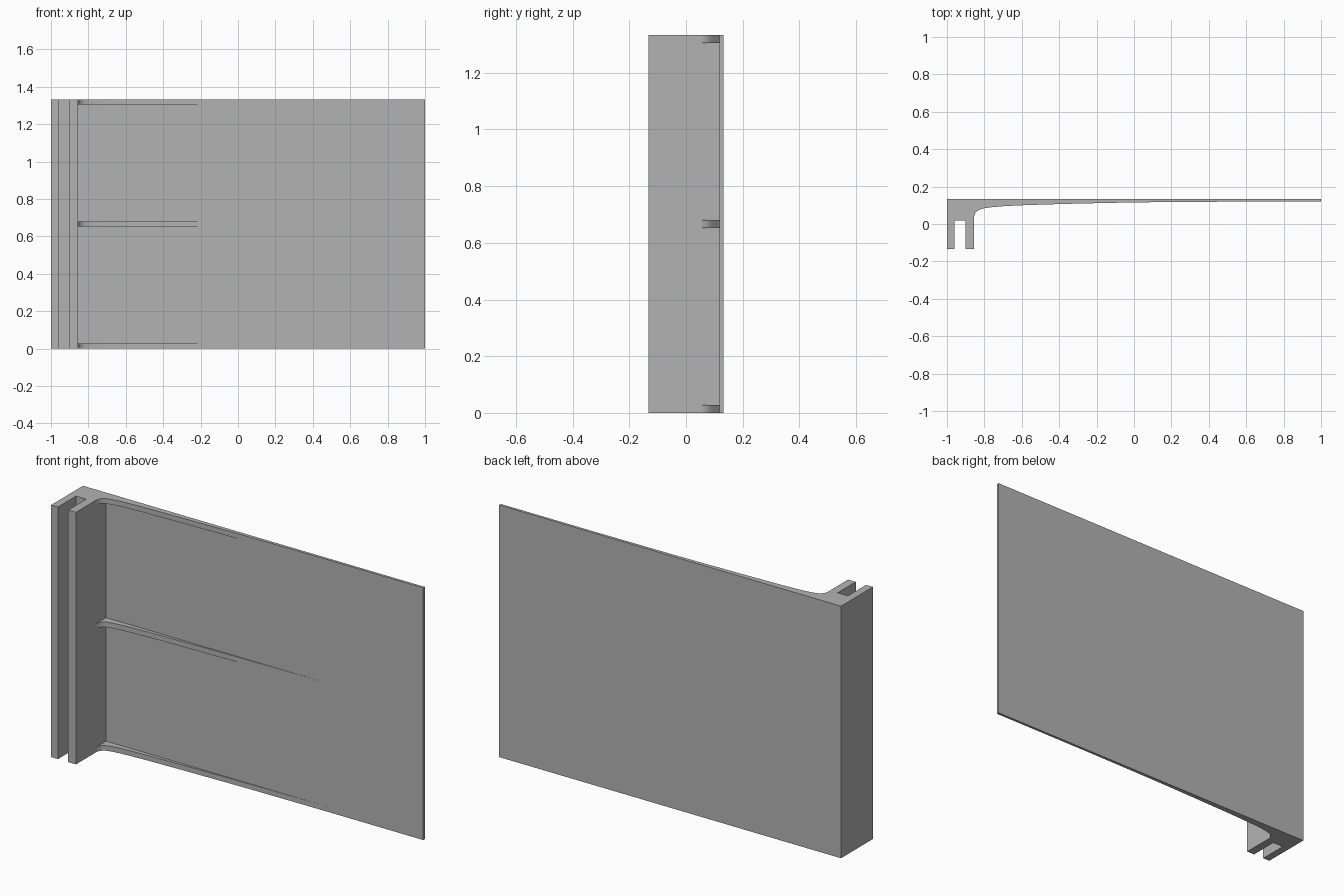
import bpy, bmesh

HEIGHT = 1.333
RIB = 0.027
FACE_Y = 0.119      # front face of the thin panel
BACK_Y = 0.133
LEG_X = -0.855      # inner side of the channel

old = bpy.data.objects.get("Cube")
if old:
    bpy.data.objects.remove(old, do_unlink=True)

grey = bpy.data.materials.new("plain grey")
grey.use_nodes = True
colour = (0.45, 0.45, 0.45, 1)
grey.diffuse_color = colour
grey.node_tree.nodes["Principled BSDF"].inputs["Base Color"].default_value = colour


def extrude_profile(name, points, bottom, height):
    """Extrude an outline in the xy plane straight up."""
    bm = bmesh.new()
    face = bm.faces.new([bm.verts.new((x, y, bottom)) for x, y in points])
    top = bmesh.ops.extrude_face_region(bm, geom=[face])["geom"]
    verts = [v for v in top if isinstance(v, bmesh.types.BMVert)]
    bmesh.ops.translate(bm, vec=(0, 0, height), verts=verts)
    bmesh.ops.recalc_face_normals(bm, faces=bm.faces)
    mesh = bpy.data.meshes.new(name)
    bm.to_mesh(mesh)
    bm.free()
    mesh.materials.append(grey)
    obj = bpy.data.objects.new(name, mesh)
    bpy.context.collection.objects.link(obj)
    return obj


# Thin panel with a two-legged channel along one edge
extrude_profile("panel_with_channel", [
    (-1, BACK_Y), (-1, -BACK_Y), (-0.96, -BACK_Y), (-0.96, 0.018),
    (-0.9, 0.018), (-0.9, -BACK_Y), (LEG_X, -BACK_Y), (LEG_X, FACE_Y),
    (1, FACE_Y), (1, BACK_Y)], 0, HEIGHT)

# Tapering ribs that fair the channel into the panel
curve = [(LEG_X, 0.04), (-0.85, 0.056), (-0.84, 0.068), (-0.825, 0.077),
         (-0.8, 0.084), (-0.76, 0.09), (-0.7, 0.095), (-0.6, 0.1),
         (-0.45, 0.105), (-0.3, 0.109), (-0.13, 0.113), (0.1, 0.1165),
         (0.45, FACE_Y)]
for place, bottom in (("bottom", 0), ("middle", (HEIGHT - RIB) / 2),
                      ("top", HEIGHT - RIB)):
    rib = extrude_profile(place + "_rib", curve + [(LEG_X, FACE_Y)], bottom, RIB)
    bpy.ops.object.select_all(action="DESELECT")
    rib.select_set(True)
    bpy.context.view_layer.objects.active = rib
    bpy.ops.object.shade_smooth_by_angle()
